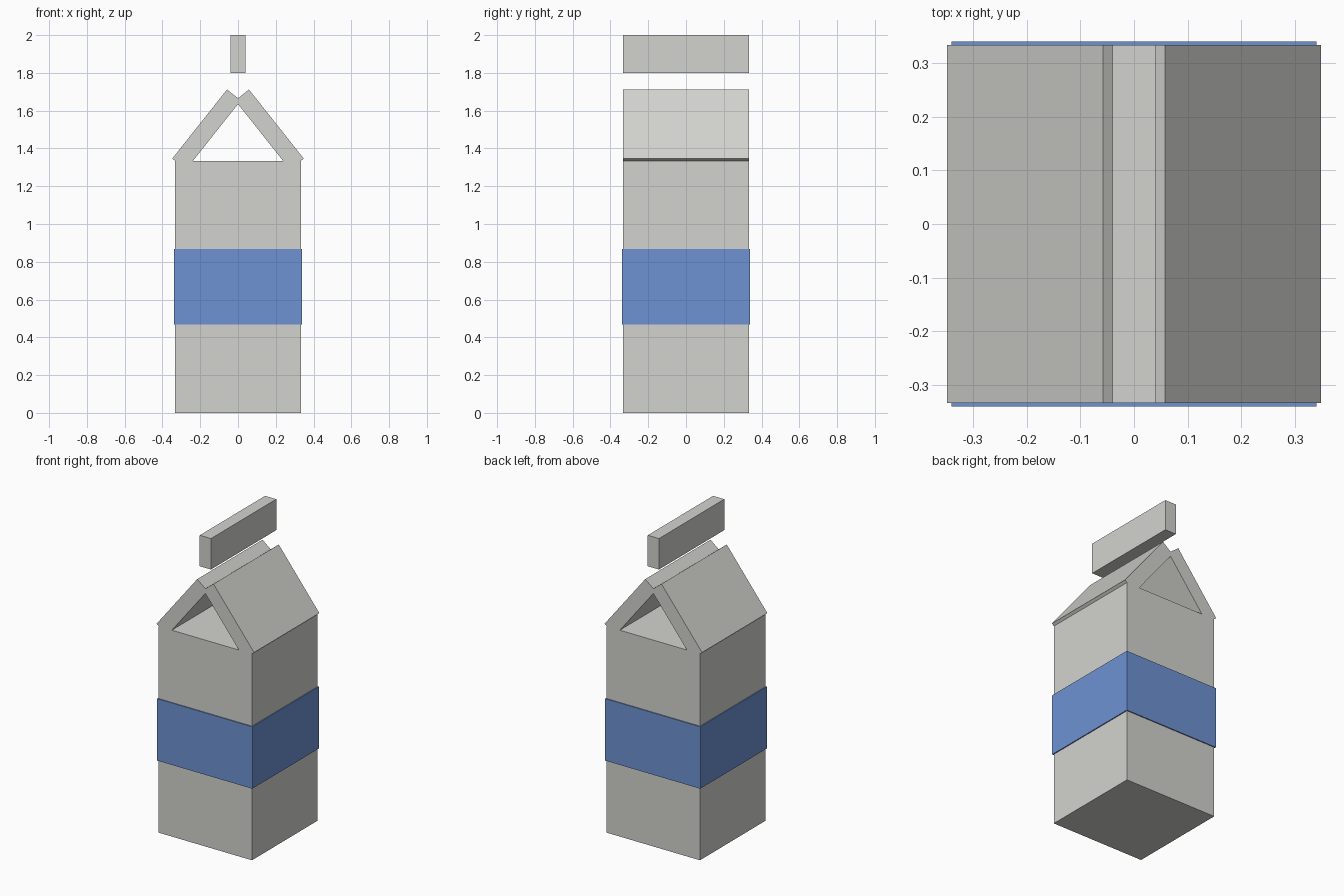
import bpy
from math import radians

# Remove the default cube
default = bpy.data.objects.get("Cube")
if default:
    bpy.data.objects.remove(default, do_unlink=True)


def make_material(name, rgb):
    mat = bpy.data.materials.new(name)
    mat.use_nodes = True
    colour = (*rgb, 1.0)
    mat.diffuse_color = colour
    mat.node_tree.nodes["Principled BSDF"].inputs["Base Color"].default_value = colour
    return mat


def make_box(name, size, centre, mat, tilt=0.0):
    bpy.ops.mesh.primitive_cube_add(size=1, location=centre, rotation=(0, tilt, 0))
    obj = bpy.context.object
    obj.name = name
    obj.scale = size
    obj.data.materials.append(mat)
    return obj


card = make_material("pale grey card", (0.65, 0.65, 0.62))
blue = make_material("blue label", (0.155, 0.29, 0.65))

WIDTH = 0.6667

# Carton body and the label wrapped around it
make_box("carton_body", (WIDTH, WIDTH, 1.3333), (0, 0, 0.6667), card)
make_box("label_band", (WIDTH * 1.02, WIDTH * 1.02, 0.4), (0, 0, 0.6667), blue)

# Two sloping top panels that cross at the ridge
for side, sign in (("left", 1), ("right", -1)):
    make_box(f"{side}_top_panel", (0.4667, WIDTH, 0.0933),
             (sign * 0.1667, 0, 1.5), card, sign * radians(51.57))

# Sealed fin floating above the ridge
make_box("top_fin", (0.08, WIDTH, 0.2), (0, 0, 1.9), card)
